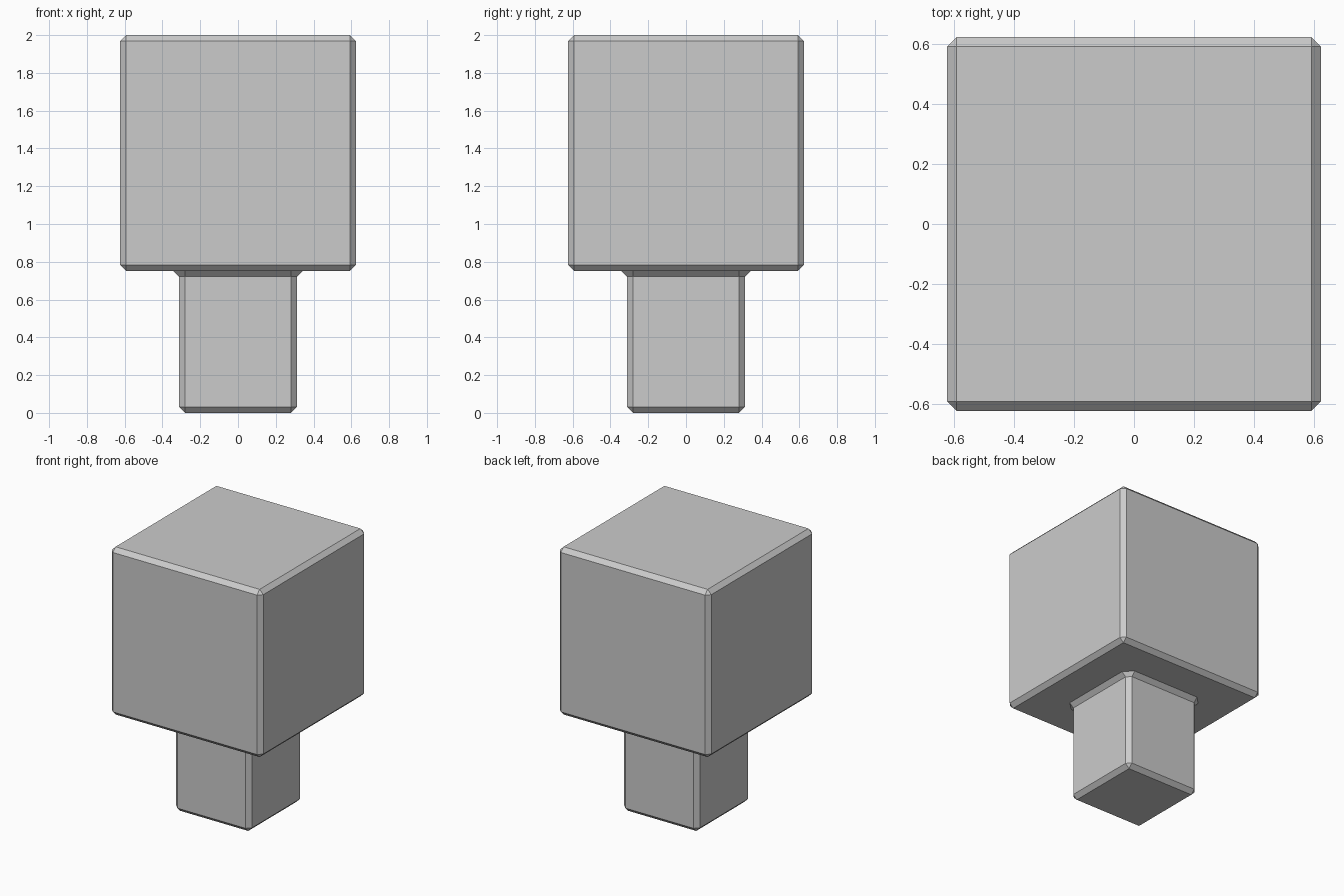
import bpy, bmesh
from mathutils import Matrix, Vector

if "Cube" in bpy.data.objects:
    bpy.data.objects.remove(bpy.data.objects["Cube"])

HEAD, STEM, NECK_Z, TOP = 0.624, 0.312, 0.752, 2.0

bm = bmesh.new()
# Large head block
height = TOP - NECK_Z
bmesh.ops.create_cube(bm, size=1, matrix=Matrix.Translation((0, 0, NECK_Z + height / 2))
                      @ Matrix.Diagonal((2 * HEAD, 2 * HEAD, height, 1)))

# Stem: inset the underside and extrude it down to the ground
bm.normal_update()
under = min(bm.faces, key=lambda f: f.calc_center_median().z)
bmesh.ops.inset_region(bm, faces=[under], thickness=HEAD - STEM, use_even_offset=True)
ext = bmesh.ops.extrude_discrete_faces(bm, faces=[under])
bmesh.ops.translate(bm, verts=ext["faces"][0].verts, vec=Vector((0, 0, -NECK_Z)))
bmesh.ops.recalc_face_normals(bm, faces=bm.faces)

mesh = bpy.data.meshes.new("block_on_stem")
bm.to_mesh(mesh)
bm.free()
block = bpy.data.objects.new("block_on_stem", mesh)
bpy.context.collection.objects.link(block)

# Flat chamfer on every hard edge, including the inner neck
bev = block.modifiers.new("chamfer", 'BEVEL')
bev.width = 0.031
bev.segments = 1
bev.limit_method = 'ANGLE'
bev.miter_outer = 'MITER_ARC'
